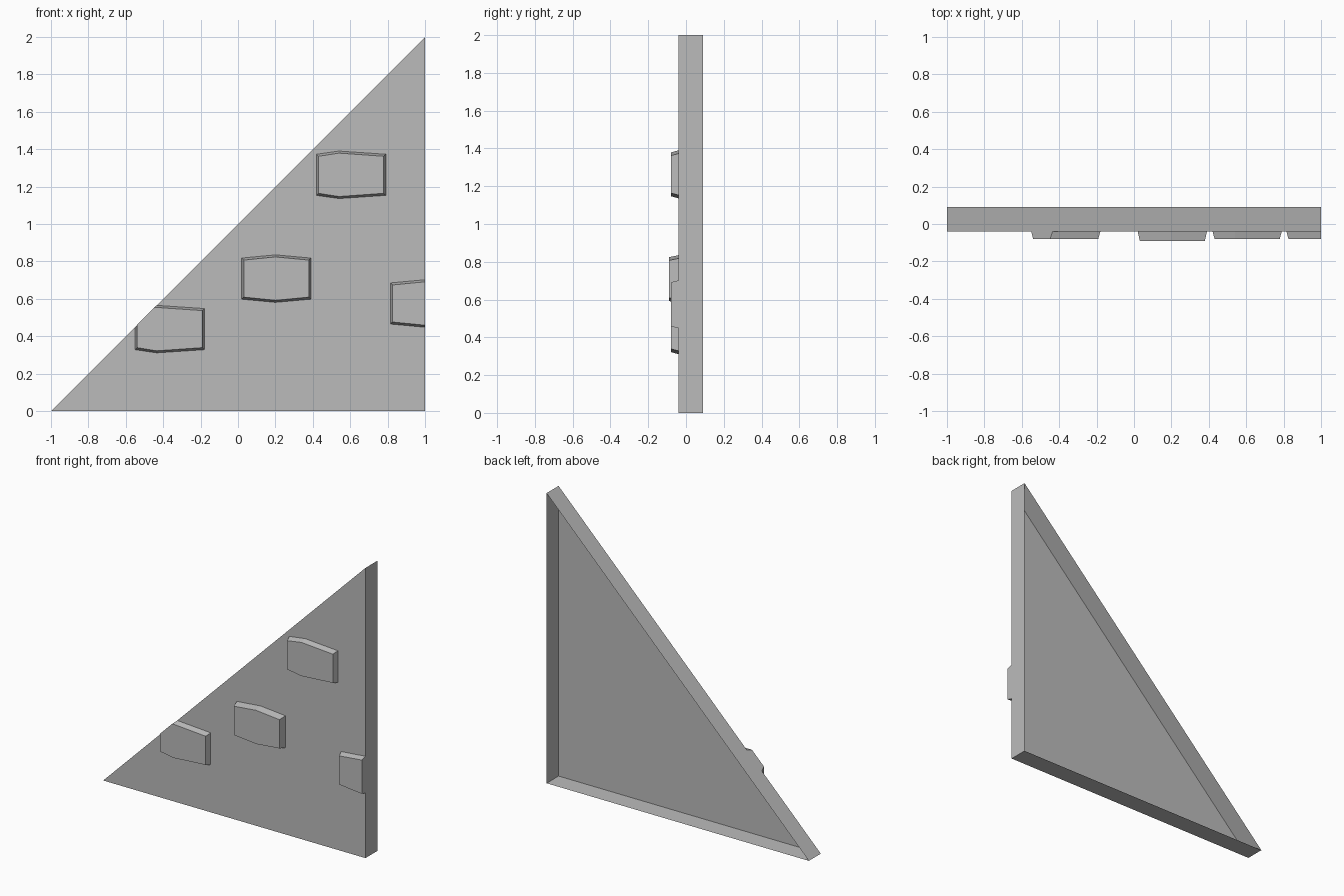
import bpy, bmesh
from mathutils import Vector

cube = bpy.data.objects.get("Cube")
if cube:
    bpy.data.objects.remove(cube)

FRONT, BACK = -0.04, 0.09

grey = bpy.data.materials.new("stone grey")
grey.use_nodes = True
colour = (0.5, 0.5, 0.5, 1)
grey.diffuse_color = colour
grey.node_tree.nodes["Principled BSDF"].inputs["Base Color"].default_value = colour


def finish(name, bm):
    mesh = bpy.data.meshes.new(name)
    bm.to_mesh(mesh)
    bm.free()
    mesh.materials.append(grey)
    obj = bpy.data.objects.new(name, mesh)
    bpy.context.collection.objects.link(obj)


def loft(outline_a, y_a, outline_b, y_b):
    """Closed solid between two (x, z) outlines, normals outward."""
    bm = bmesh.new()
    a = [bm.verts.new((x, y_a, z)) for x, z in outline_a]
    b = [bm.verts.new((x, y_b, z)) for x, z in outline_b]
    bm.faces.new(a)
    bm.faces.new(b)
    for i in range(len(a)):
        j = (i + 1) % len(a)
        bm.faces.new((a[i], a[j], b[j], b[i]))
    bmesh.ops.recalc_face_normals(bm, faces=bm.faces)
    return bm


def open_at(bm, y):
    """Remove the face lying in the plane at y."""
    gone = [f for f in bm.faces if all(abs(v.co.y - y) < 1e-4 for v in f.verts)]
    bmesh.ops.delete(bm, geom=gone, context='FACES_ONLY')


# Triangular wall: front sheet with a thin rim, open at the back
triangle = [(-1, 0), (1, 0), (1, 2)]
wall = loft(triangle, FRONT, triangle, BACK)
open_at(wall, BACK)
finish("wall_panel", wall)


def hexagon(left, peak, z, inset):
    """Block outline with a slightly raised peak above and below."""
    right, top, low = left + 0.37 - inset, z + 0.11 - inset, z - 0.11 + inset
    left += inset
    return [(left, low), (peak, low - 0.017), (right, low),
            (right, top), (peak, top + 0.017), (left, top)]


# Tapered blocks, trimmed where they meet the edges of the wall
def block(name, left, peak, z, depth):
    bm = loft(hexagon(left, peak, z, 0), FRONT,
              hexagon(left, peak, z, 0.011), FRONT - depth)
    for normal in (Vector((1, 0, 0)), Vector((-1, 0, 1))):
        point = (1, 0, 2)
        cut = bmesh.ops.bisect_plane(bm, geom=bm.verts[:] + bm.edges[:] + bm.faces[:],
                                     plane_co=point, plane_no=normal, clear_outer=True)
        edges = [e for e in cut["geom_cut"] if isinstance(e, bmesh.types.BMEdge)]
        if edges:
            bmesh.ops.holes_fill(bm, edges=edges)
    bmesh.ops.recalc_face_normals(bm, faces=bm.faces)
    open_at(bm, FRONT)
    finish(name, bm)


block("upper_block", 0.42, 0.54, 1.263, 0.04)
block("middle_block", 0.02, 0.20, 0.708, 0.05)
block("lower_block", -0.55, -0.435, 0.438, 0.04)
block("edge_block", 0.815, 1.0, 0.575, 0.04)
